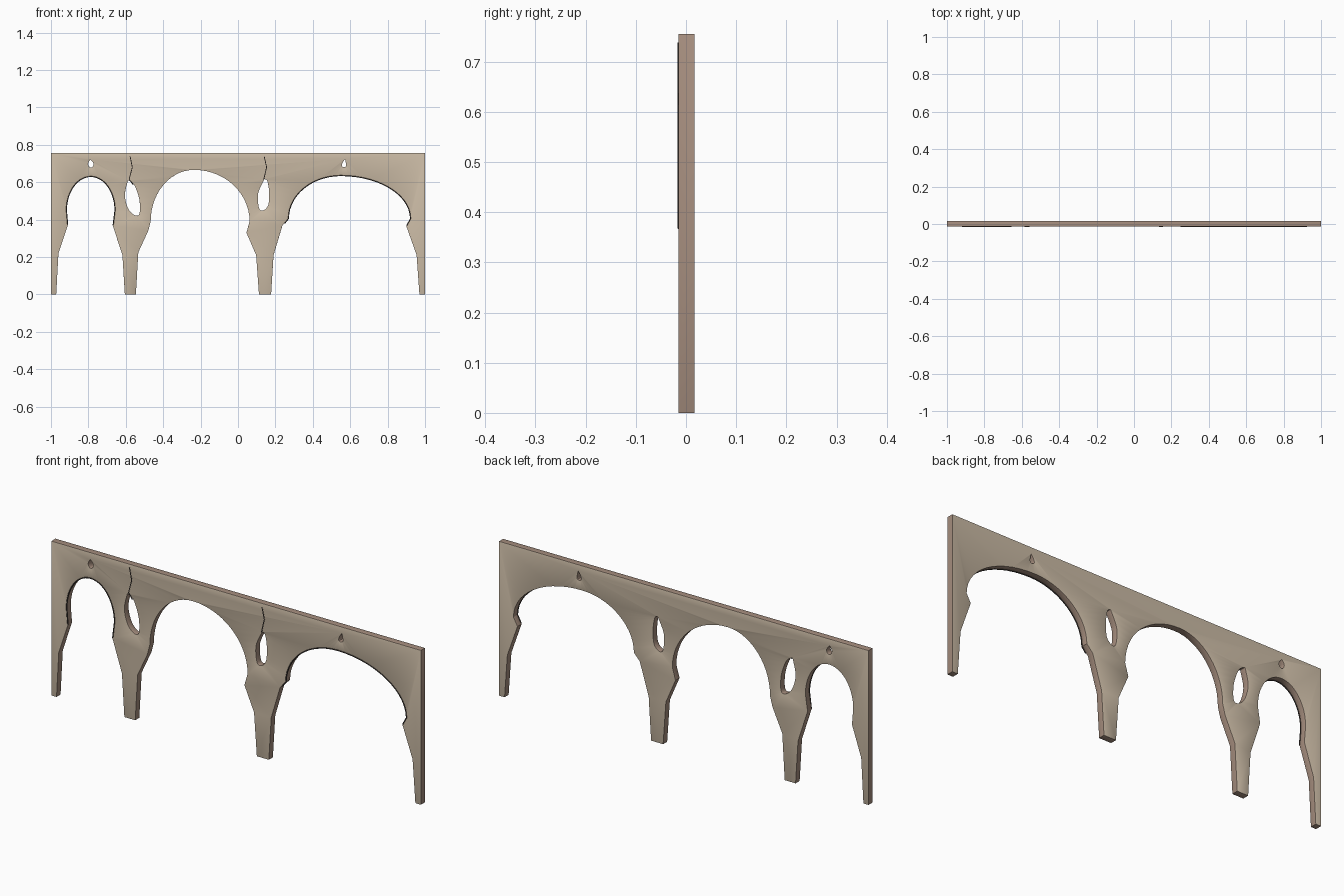
import bpy, bmesh, math
from mathutils import Vector

if "Cube" in bpy.data.objects:
    bpy.data.objects.remove(bpy.data.objects["Cube"])

FRONT, BACK, TOP = -0.0145, 0.017, 0.755


def material(name, color):
    m = bpy.data.materials.new(name)
    m.diffuse_color = (*color, 1)
    m.use_nodes = True
    m.node_tree.nodes["Principled BSDF"].inputs["Base Color"].default_value = m.diffuse_color
    return m


stone = material("sandstone", (0.60, 0.50, 0.38))
rim = material("worn_edge", (0.38, 0.27, 0.21))
dark = material("dark_crack", (0.05, 0.04, 0.035))


def arch(left, peak, right, n=14):
    """Two elliptical quarters, listed from right springing to left."""
    pts = []
    for i in range(2 * n + 1):
        a = math.pi / 2 * i / n
        side = right if i <= n else left
        pts.append((peak[0] + abs(side[0] - peak[0]) * math.cos(a),
                    side[1] + (peak[1] - side[1]) * math.sin(a)))
    return pts


def teardrop(pts, n=6):
    """Smooth closed loop with a sharp tip at the first point."""
    p = [Vector(q) for q in pts]
    p = [p[0]] + p + [p[0], p[0]]
    out = []
    for i in range(1, len(p) - 2):
        a, b, c, d = p[i - 1:i + 3]
        for k in range(n):
            t = k / n
            out.append(tuple(0.5 * (2 * b + (c - a) * t + (2 * a - 5 * b + 4 * c - d) * t * t
                                    + (3 * b - a - 3 * c + d) * t ** 3)))
    return out


arch_small = arch((-0.917, 0.45), (-0.787, 0.63), (-0.658, 0.45))
arch_mid = arch((-0.467, 0.39), (-0.235, 0.666), (0.062, 0.39))
arch_wide = arch((0.27, 0.405), (0.55, 0.635), (0.922, 0.405))

# Outline of the arcade wall, read right to left along the underside
outline = [(-1, 0), (-1, TOP), (1, TOP), (1, 0), (0.97, 0), (0.955, 0.21), (0.90, 0.365)]
outline += arch_wide
outline += [(0.238, 0.37), (0.19, 0.21), (0.177, 0), (0.112, 0), (0.097, 0.21), (0.045, 0.33)]
outline += arch_mid
outline += [(-0.48, 0.34), (-0.533, 0.225), (-0.546, 0), (-0.605, 0), (-0.618, 0.21), (-0.67, 0.37)]
outline += arch_small
outline += [(-0.91, 0.37), (-0.96, 0.22), (-0.972, 0)]

# Openings above the piers and the small ones over the crowns
holes = [
    teardrop([(-0.588, 0.61), (-0.605, 0.53), (-0.585, 0.455), (-0.548, 0.422),
              (-0.526, 0.435), (-0.528, 0.51), (-0.555, 0.585)]),
    teardrop([(0.142, 0.617), (0.108, 0.54), (0.113, 0.46), (0.137, 0.45),
              (0.162, 0.48), (0.166, 0.55), (0.157, 0.605)]),
    teardrop([(-0.789, 0.722), (-0.801, 0.70), (-0.793, 0.680), (-0.778, 0.682),
              (-0.773, 0.70)], 4),
    teardrop([(0.572, 0.724), (0.557, 0.70), (0.557, 0.683), (0.575, 0.682),
              (0.577, 0.70)], 4),
]

# Wall panel: filled profile, extruded, with softened edges
bm = bmesh.new()
for loop in [outline] + holes:
    vs = [bm.verts.new((x, FRONT, z)) for x, z in loop]
    for i, v in enumerate(vs):
        bm.edges.new((v, vs[(i + 1) % len(vs)]))
bmesh.ops.triangle_fill(bm, use_beauty=True, edges=bm.edges[:], normal=(0, -1, 0))
ext = bmesh.ops.extrude_face_region(bm, geom=bm.faces[:], use_keep_orig=True)
bmesh.ops.translate(bm, vec=(0, BACK - FRONT, 0),
                    verts=[g for g in ext["geom"] if isinstance(g, bmesh.types.BMVert)])
bmesh.ops.recalc_face_normals(bm, faces=bm.faces[:])
for f in bm.faces:
    f.material_index = 0 if abs(f.normal.y) > 0.5 else 1
me = bpy.data.meshes.new("arcade_wall")
bm.to_mesh(me)
bm.free()
me.materials.append(stone)
me.materials.append(rim)
wall = bpy.data.objects.new("arcade_wall", me)
bpy.context.collection.objects.link(wall)
bev = wall.modifiers.new("soft_edges", "BEVEL")
bev.width, bev.segments, bev.material = 0.003, 2, 1
bev.limit_method, bev.angle_limit = "ANGLE", math.radians(60)


def strip(name, pts, radius):
    """Thin dark line lying on the front face."""
    cu = bpy.data.curves.new(name, "CURVE")
    cu.dimensions = "3D"
    cu.bevel_depth, cu.bevel_resolution, cu.use_fill_caps = radius, 1, True
    sp = cu.splines.new("POLY")
    sp.points.add(len(pts) - 1)
    for p, (x, z) in zip(sp.points, pts):
        p.co = (x, FRONT, z, 1)
    cu.materials.append(dark)
    ob = bpy.data.objects.new(name, cu)
    bpy.context.collection.objects.link(ob)
    return ob


# Arch edge lines and cracks
parts = [
    wall,
    strip("small_arch_line", [(-0.668, 0.37)] + arch_small + [(-0.91, 0.37)], 0.0028),
    strip("wide_arch_line", [(0.902, 0.368)] + arch_wide + [(0.25, 0.38)], 0.0028),
    strip("left_crack", [(-0.577, 0.738), (-0.565, 0.68), (-0.582, 0.615), (-0.561, 0.587)], 0.0025),
    strip("right_crack", [(0.14, 0.738), (0.153, 0.68), (0.137, 0.612)], 0.0025),
]
for ob in parts:
    bpy.ops.object.select_all(action="DESELECT")
    ob.select_set(True)
    bpy.context.view_layer.objects.active = ob
    bpy.ops.object.convert(target="MESH")
    bpy.ops.object.shade_smooth_by_angle(angle=math.radians(30))
